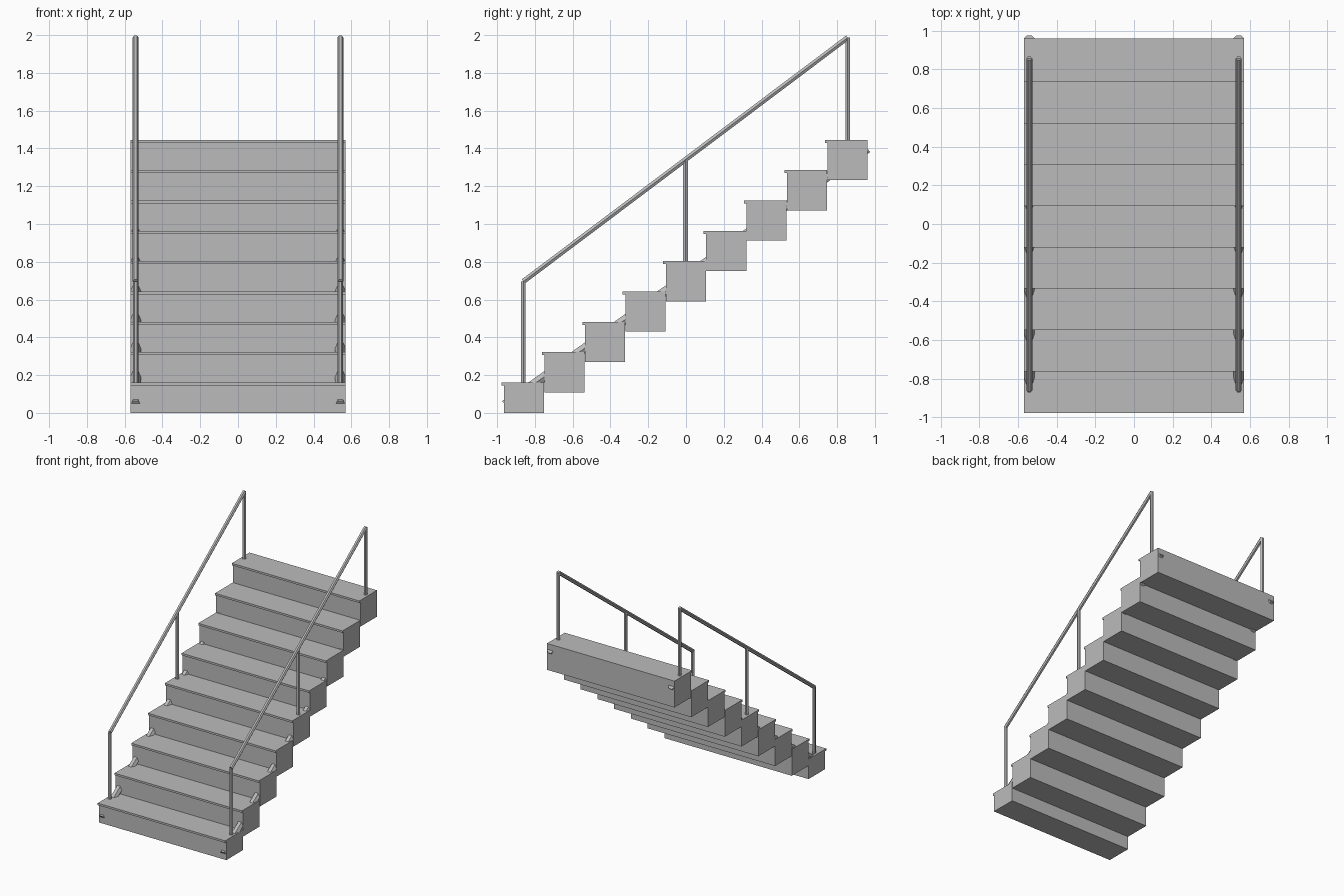
import bpy, math
from mathutils import Vector

old = bpy.data.objects.get("Cube")
if old:
    bpy.data.objects.remove(old, do_unlink=True)

grey = bpy.data.materials.new("plain grey")
grey.use_nodes = True
colour = (0.5, 0.5, 0.5, 1)
grey.diffuse_color = colour
grey.node_tree.nodes["Principled BSDF"].inputs["Base Color"].default_value = colour

STEPS, RUN, RISE = 9, 0.214, 0.1606
HALF_W, RAIL_X = 0.57, 0.542


def add_mesh(name, verts, faces):
    mesh = bpy.data.meshes.new(name)
    mesh.from_pydata(verts, [], faces)
    mesh.materials.append(grey)
    obj = bpy.data.objects.new(name, mesh)
    bpy.context.collection.objects.link(obj)
    return obj


def prism(name, ring_a, ring_b):
    """Closed solid between two matching rings of points."""
    n = len(ring_a)
    sides = [(i, (i + 1) % n, n + (i + 1) % n, n + i) for i in range(n)]
    caps = [tuple(reversed(range(n))), tuple(range(n, 2 * n))]
    return add_mesh(name, ring_a + ring_b, sides + caps)


def hex_bar(name, x, start, end, radius):
    """Six-sided bar in the y-z plane with corners pointing sideways."""
    a, b = Vector((x, *start)), Vector((x, *end))
    side = Vector((1, 0, 0))
    up = side.cross((b - a).normalized())
    ring = [radius * (math.cos(k * math.pi / 3) * side + math.sin(k * math.pi / 3) * up)
            for k in range(6)]
    return prism(name, [a + r for r in ring], [b + r for r in ring])


# Steps: block with a thin nosing lip along the front of the tread
for i in range(STEPS):
    front = -0.963 + RUN * i
    back = front + RUN - 0.002
    top = 0.161 + RISE * i
    bottom = 0 if i == 0 else top - 0.213
    lip_y, lip_z = front - 0.014, top - 0.016
    profile = [(front, bottom), (back, bottom), (back, top),
               (lip_y, top), (lip_y, lip_z), (front, lip_z)]
    prism(f"step_{i + 1}",
          [Vector((-HALF_W, y, z)) for y, z in profile],
          [Vector((HALF_W, y, z)) for y, z in profile])

# Stringers, posts and handrails on both sides
rail_start, rail_end = (-0.861, 0.696), (0.856, 1.987)
for label, x in (("left", RAIL_X), ("right", -RAIL_X)):
    hex_bar(label + "_stringer", x, (-0.9595, 0.0435), (0.9605, 1.40), 0.0275)
    hex_bar(label + "_handrail", x, rail_start, rail_end, 0.0155)
    for place, step, t in (("front", 0, 0), ("middle", 4, 0.5), ("back", 8, 1)):
        y = rail_start[0] + t * (rail_end[0] - rail_start[0])
        z = rail_start[1] + t * (rail_end[1] - rail_start[1])
        foot = 0.161 + RISE * step - 0.02
        hex_bar(f"{label}_{place}_post", x, (y, foot), (y, z), 0.014)
